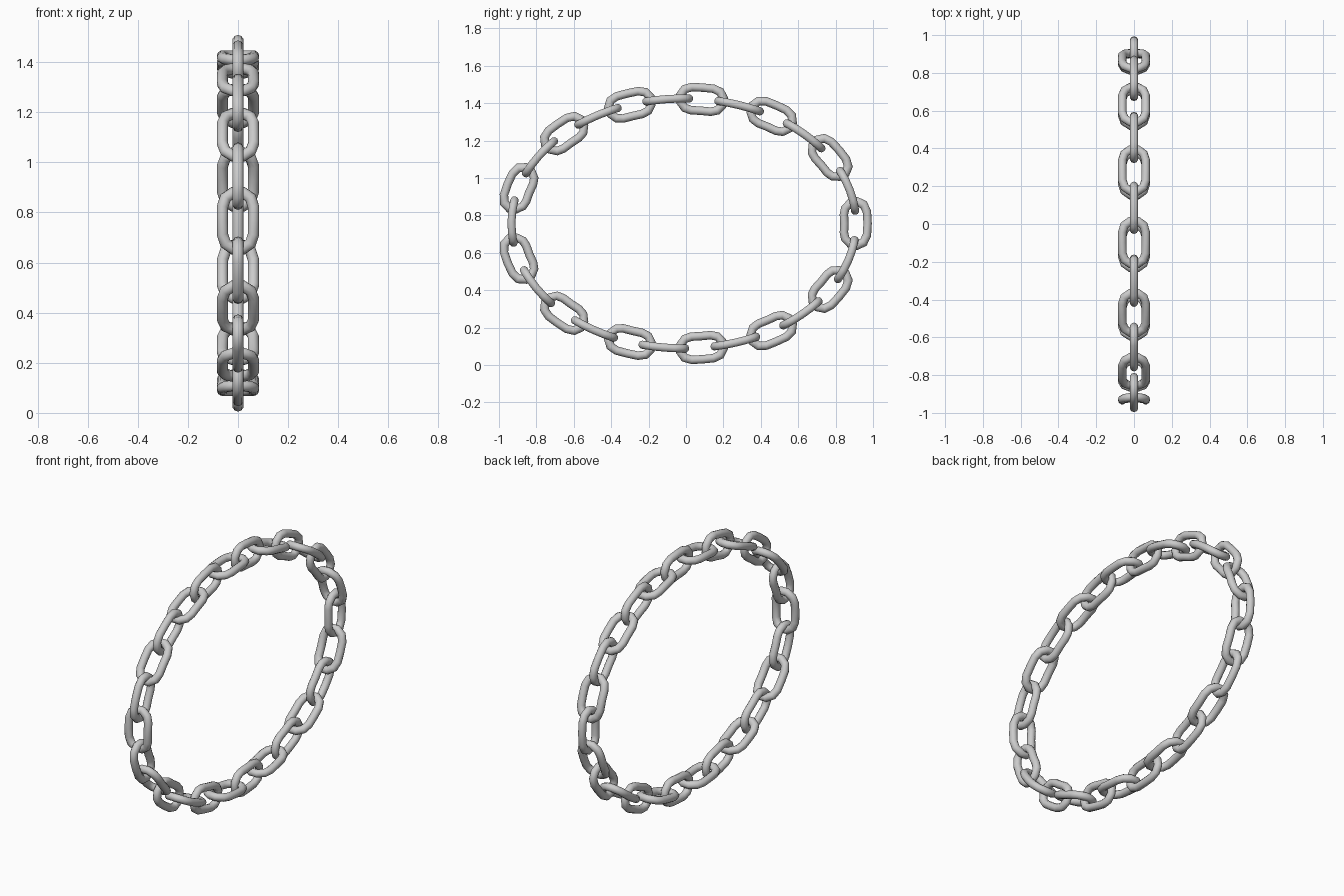
import bpy, bmesh, math
from mathutils import Vector

if "Cube" in bpy.data.objects:
    bpy.data.objects.remove(bpy.data.objects["Cube"])

CY, CZ, A, B = -0.012, 0.757, 0.921, 0.668   # ellipse the chain follows
HALF_W, HALF_L, TUBE = 0.062, 0.117, 0.0225  # link centreline and wire radius
PAIRS, SIDES, END_SEGS = 13, 10, 5

# arc length table of the ellipse
N = 4000
table = [0.0]
for i in range(N):
    t = 2 * math.pi * (i + 0.5) / N
    table.append(table[-1] + math.hypot(A * math.sin(t), B * math.cos(t)) * 2 * math.pi / N)
TOTAL = table[-1]


def bend(s, out, x):
    """Map distance along the chain, outward offset and x onto the ellipse."""
    s %= TOTAL
    lo, hi = 0, N
    while hi - lo > 1:
        mid = (lo + hi) // 2
        if table[mid] <= s:
            lo = mid
        else:
            hi = mid
    t = 2 * math.pi * (lo + (s - table[lo]) / (table[hi] - table[lo])) / N
    n = Vector((math.cos(t) / A, math.sin(t) / B)).normalized()
    return (x, CY + A * math.cos(t) + out * n.x, CZ + B * math.sin(t) + out * n.y)


def link_path():
    """Stadium centreline with a middle point on each straight side."""
    pts, c = [], HALF_L - HALF_W
    for sign in (1, -1):
        for k in range(END_SEGS + 1):
            a = -math.pi / 2 + math.pi * k / END_SEGS
            pts.append(Vector((sign * (c + HALF_W * math.cos(a)), sign * HALF_W * math.sin(a))))
        pts.append(Vector((0, sign * HALF_W)))
    return pts


def make_link(name, centre, edge_on):
    path = link_path()
    bm = bmesh.new()
    rings = []
    for i, p in enumerate(path):
        d0 = (p - path[i - 1]).normalized()
        d1 = (path[(i + 1) % len(path)] - p).normalized()
        d = (d0 + d1).normalized()
        side = Vector((d.y, -d.x)) / d.dot(d1)
        ring = []
        for j in range(SIDES):
            a = 2 * math.pi * j / SIDES
            q = p + side * TUBE * math.cos(a)
            w = TUBE * math.sin(a)
            out, x = (w, q.y) if edge_on else (q.y, w)
            ring.append(bm.verts.new(bend(centre + q.x, out, x)))
        rings.append(ring)
    for i, r in enumerate(rings):
        nxt = rings[(i + 1) % len(rings)]
        for j in range(SIDES):
            k = (j + 1) % SIDES
            bm.faces.new((r[j], r[k], nxt[k], nxt[j]))
    bmesh.ops.recalc_face_normals(bm, faces=bm.faces)
    for f in bm.faces:
        f.smooth = True
    me = bpy.data.meshes.new(name)
    bm.to_mesh(me)
    bm.free()
    bpy.context.collection.objects.link(bpy.data.objects.new(name, me))


# alternate flat links and edge-on links around the loop
pitch = TOTAL / PAIRS
for i in range(PAIRS):
    make_link(f"flat_link_{i + 1}", i * pitch, False)
    make_link(f"cross_link_{i + 1}", (i + 0.473) * pitch, True)
